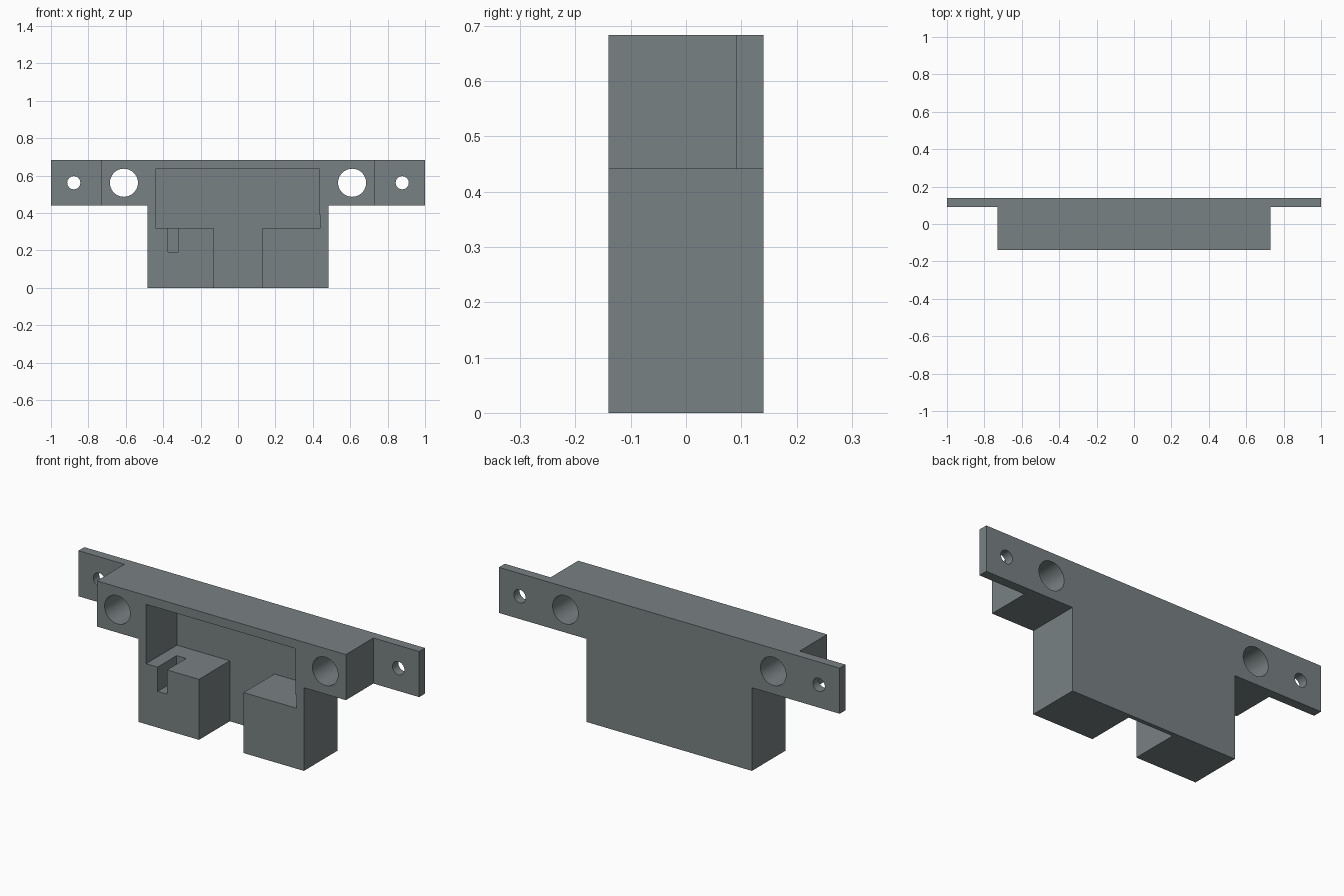
import bpy, bmesh, math

if "Cube" in bpy.data.objects:
    bpy.data.objects.remove(bpy.data.objects["Cube"])

grey = bpy.data.materials.new("slate grey")
grey.diffuse_color = (0.19, 0.22, 0.225, 1)
grey.use_nodes = True
grey.node_tree.nodes["Principled BSDF"].inputs["Base Color"].default_value = grey.diffuse_color

FRONT, BACK = -0.14, 0.14
TOP, ARM_Z = 0.683, 0.441
HOLE_Z = 0.562


def prism(name, outline, y0, y1):
    """Extrude an (x, z) outline from y0 to y1."""
    bm = bmesh.new()
    face = bm.faces.new([bm.verts.new((x, y0, z)) for x, z in outline])
    new = bmesh.ops.extrude_face_region(bm, geom=[face])["geom"]
    verts = [v for v in new if isinstance(v, bmesh.types.BMVert)]
    bmesh.ops.translate(bm, vec=(0, y1 - y0, 0), verts=verts)
    bmesh.ops.recalc_face_normals(bm, faces=bm.faces)
    mesh = bpy.data.meshes.new(name)
    bm.to_mesh(mesh)
    bm.free()
    mesh.materials.append(grey)
    obj = bpy.data.objects.new(name, mesh)
    bpy.context.collection.objects.link(obj)
    return obj


def rect(x0, x1, z0, z1):
    return [(x0, z0), (x1, z0), (x1, z1), (x0, z1)]


def circle(x, z, r, n=48):
    return [(x + r * math.cos(math.tau * i / n), z + r * math.sin(math.tau * i / n))
            for i in range(n)]


# T-shaped bracket: wide arm on top, block below
bracket = prism("bracket_body", [(-0.485, 0), (0.485, 0), (0.485, ARM_Z), (1, ARM_Z),
                                 (1, TOP), (-1, TOP), (-1, ARM_Z), (-0.485, ARM_Z)],
                FRONT, BACK)

# Pocket with an open channel below and a small relief step at its right side
pocket = [(-0.131, -0.1), (0.131, -0.1), (0.131, 0.321), (0.441, 0.321), (0.441, 0.39),
          (0.436, 0.39), (0.436, 0.636), (-0.441, 0.636), (-0.441, 0.321), (-0.131, 0.321)]
cutters = [prism("pocket_cutter", pocket, -0.3, 0.118),
           # narrow cable slot in the left block
           prism("slot_cutter", rect(-0.374, -0.318, 0.192, 0.4), -0.3, 0.02)]

for s in (-1, 1):
    # thin end tabs, large and small through holes
    cutters += [prism("tab_cutter", rect(*sorted((s * 0.731, s * 1.2)), 0.3, 0.9), -0.3, 0.091),
                prism("large_hole_cutter", circle(s * 0.61, HOLE_Z, 0.075), -0.3, 0.3),
                prism("small_hole_cutter", circle(s * 0.878, HOLE_Z, 0.035), -0.3, 0.3)]

bpy.context.view_layer.objects.active = bracket
bracket.select_set(True)
for cutter in cutters:
    mod = bracket.modifiers.new("cut", 'BOOLEAN')
    mod.operation, mod.solver, mod.object = 'DIFFERENCE', 'EXACT', cutter
    bpy.ops.object.modifier_apply(modifier=mod.name)
    bpy.data.objects.remove(cutter)

# Smooth hole walls, sharp corners elsewhere
bpy.ops.object.shade_smooth_by_angle(angle=math.radians(30))
